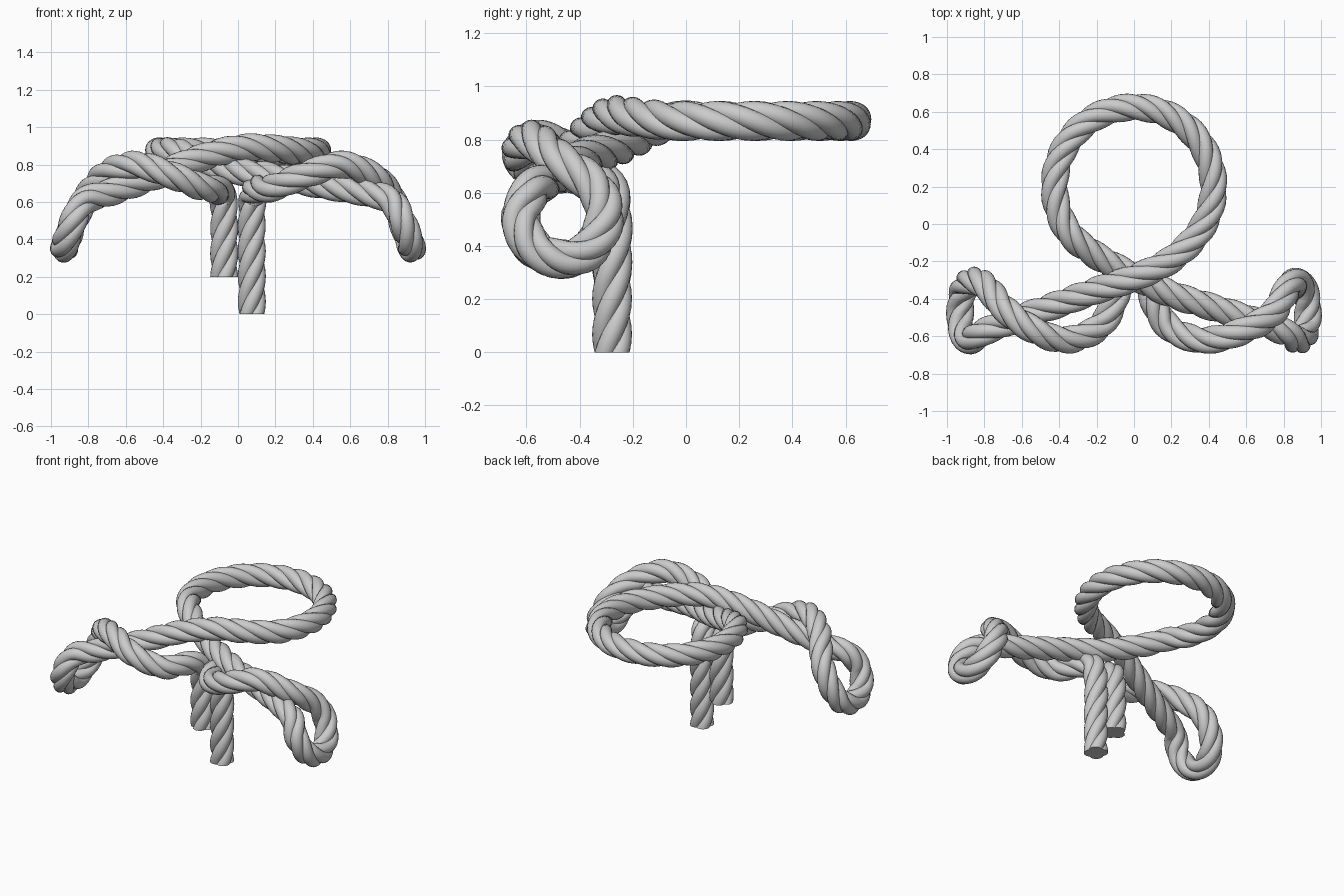
import bpy, bmesh, math
from mathutils import Vector, Matrix

if "Cube" in bpy.data.objects:
    bpy.data.objects.remove(bpy.data.objects["Cube"])

STRANDS, PITCH = 4, 0.54        # strands per rope, length of one full twist
OFFSET, RAD = 0.037, 0.038      # strand distance from core, strand radius
SIDES = 16


def bow(sign, end_z, shoulder):
    """Hanging end, front strand and drooping loop of one side."""
    pts = [(.074, -.278, end_z), (.074, -.278, (end_z + .52) / 2), (.074, -.278, .52),
           (.08, -.30, .63), (.10, -.40, .668), (.18, -.545, .675), (.36, -.62, .745)]
    pts += shoulder
    pts += [(.87, -.305, .51), (.915, -.36, .39), (.93, -.46, .35), (.92, -.57, .39),
            (.88, -.622, .50), (.82, -.585, .605), (.70, -.535, .645)]
    return [Vector((sign * x, y, z)) for x, y, z in pts]


# Core path: right bow, under the crossing, ring, over the crossing, left bow
right = bow(1, 0.0, [(.56, -.58, .80), (.74, -.48, .725), (.825, -.34, .615)])
left = bow(-1, 0.2, [(.54, -.565, .80), (.69, -.455, .76), (.80, -.325, .64)])
under = [(.45, -.455, .69), (.2, -.375, .735), (0, -.28, .765), (-.2, -.17, .82)]
ring = []
for i in range(15):
    a = math.radians(218 - 256 * i / 14)
    ring.append((.425 * math.cos(a), .2 + .425 * math.sin(a), .87))
over = [(.2, -.19, .885), (.02, -.28, .89), (-.2, -.355, .835), (-.45, -.445, .735)]
ctrl = right + [Vector(p) for p in under + ring + over] + left[::-1]


def smooth_path(pts, step):
    """Catmull-Rom through the points, resampled to even spacing."""
    p = [2 * pts[0] - pts[1]] + pts + [2 * pts[-1] - pts[-2]]
    dense = []
    for i in range(1, len(p) - 2):
        a, b, c, d = p[i - 1:i + 3]
        # centripetal knots keep uneven spacing free of overshoot
        t0 = 0
        t1 = t0 + (b - a).length ** .5
        t2 = t1 + (c - b).length ** .5
        t3 = t2 + (d - c).length ** .5
        for k in range(30):
            t = t1 + (t2 - t1) * k / 30
            a1 = a.lerp(b, (t - t0) / (t1 - t0))
            a2 = b.lerp(c, (t - t1) / (t2 - t1))
            a3 = c.lerp(d, (t - t2) / (t3 - t2))
            b1 = a1.lerp(a2, (t - t0) / (t2 - t0))
            b2 = a2.lerp(a3, (t - t1) / (t3 - t1))
            dense.append(b1.lerp(b2, (t - t1) / (t2 - t1)))
    dense.append(pts[-1])
    lengths = [0]
    for a, b in zip(dense, dense[1:]):
        lengths.append(lengths[-1] + (b - a).length)
    n = round(lengths[-1] / step)
    out, j = [], 0
    for i in range(n + 1):
        s = lengths[-1] * i / n
        while j < len(dense) - 2 and lengths[j + 1] < s:
            j += 1
        f = (s - lengths[j]) / (lengths[j + 1] - lengths[j])
        out.append(dense[j].lerp(dense[j + 1], f))
    return out, lengths[-1] / n


path, step = smooth_path(ctrl, 0.015)

# Parallel-transported frames along the core
tangents = [(path[min(i + 1, len(path) - 1)] - path[max(i - 1, 0)]).normalized()
            for i in range(len(path))]
normal = tangents[0].orthogonal().normalized()
frames = []
for i, t in enumerate(tangents):
    if i:
        normal = tangents[i - 1].rotation_difference(t) @ normal
    normal = (normal - t * normal.dot(t)).normalized()
    frames.append((normal.copy(), t.cross(normal)))

# Twisted strands swept along the core, cut flat at both ends
lean = math.hypot(1, 2 * math.pi * OFFSET / PITCH)
bm = bmesh.new()
for k in range(STRANDS):
    prev = first = None
    for i, (p, (n, b)) in enumerate(zip(path, frames)):
        a = 2 * math.pi * (i * step / PITCH + k / STRANDS)
        radial = n * math.cos(a) + b * math.sin(a)
        around = b * math.cos(a) - n * math.sin(a)
        loop = []
        for j in range(SIDES):
            c = 2 * math.pi * j / SIDES
            loop.append(bm.verts.new(p + radial * (OFFSET + RAD * math.cos(c))
                                     + around * RAD * lean * math.sin(c)))
        if prev:
            for j in range(SIDES):
                m = (j + 1) % SIDES
                bm.faces.new((prev[j], prev[m], loop[m], loop[j]))
        else:
            first = loop
        prev = loop
    bm.faces.new(first[::-1])
    bm.faces.new(prev)

mesh = bpy.data.meshes.new("rope_bow")
bm.to_mesh(mesh)
bm.free()
rope = bpy.data.objects.new("rope_bow", mesh)
bpy.context.collection.objects.link(rope)
bpy.context.view_layer.objects.active = rope
rope.select_set(True)
bpy.ops.object.shade_smooth_by_angle(angle=math.radians(50))
